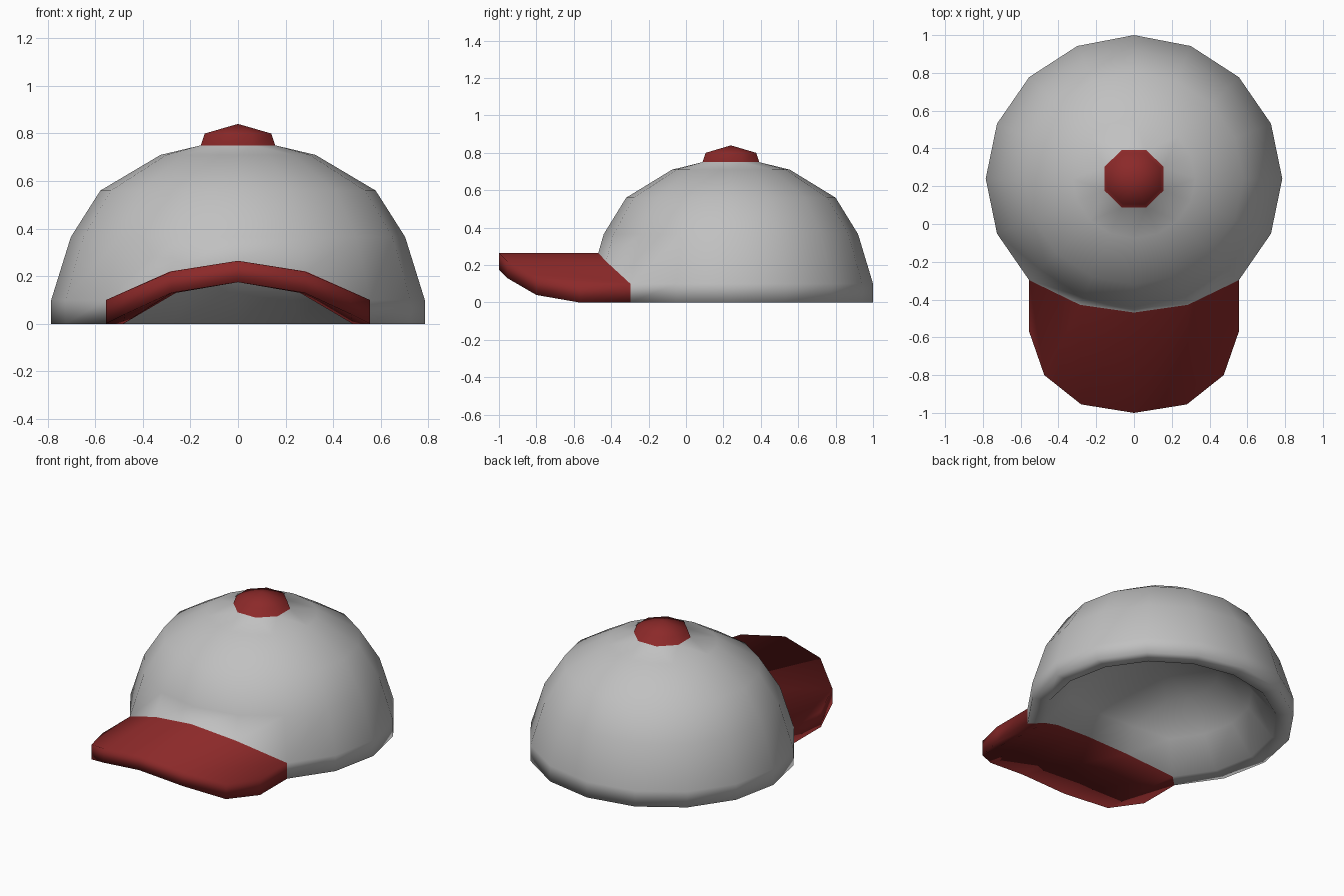
import bpy
import bmesh
from math import cos, sin, pi

cube = bpy.data.objects.get("Cube")
if cube:
    bpy.data.objects.remove(cube, do_unlink=True)

CENTRE_Y = 0.24
SIDES = 16
WIDEN = 1.033          # crown is slightly wider than deep
GREY, RED = 0, 1       # material slots


def material(name, colour):
    mat = bpy.data.materials.new(name)
    mat.use_nodes = True
    mat.diffuse_color = colour
    mat.node_tree.nodes["Principled BSDF"].inputs["Base Color"].default_value = colour
    return mat


bm = bmesh.new()


def ring_vert(i, radius, z):
    a = -pi / 2 + 2 * pi * i / SIDES
    return bm.verts.new((radius * WIDEN * cos(a), CENTRE_Y + radius * sin(a), z))


def add_face(verts, slot):
    bm.faces.new(verts).material_index = slot


def arched(i, heights, default):
    return heights.get(min(i, SIDES - i), default)


# Crown: rings of a dome, the hem arching up over the brim
hem_top = []
for i in range(SIDES):
    z = arched(i, {0: 0.265, 1: 0.22}, 0.1)
    hem_top.append(ring_vert(i, 0.76 - 0.31 * (z - 0.1), z))
hem_low = {i: ring_vert(i, 0.76, 0) for i in range(2, SIDES - 1)}

rings = [hem_top]
for radius, z in ((0.68, 0.365), (0.56, 0.56), (0.315, 0.71)):
    rings.append([ring_vert(i, radius, z) for i in range(SIDES)])

for low, high in zip(rings, rings[1:]):
    for i in range(SIDES):
        j = (i + 1) % SIDES
        add_face((low[i], low[j], high[j], high[i]), GREY)

# Lining: a shallow bowl inside the hem
rise = [arched(i, {0: 0.175, 1: 0.13}, 0) for i in range(SIDES)]
lining = [[ring_vert(i, radius, z + share * rise[i]) for i in range(SIDES)]
          for radius, z, share in ((0.66, 0, 1), (0.52, 0.17, 0.5), (0.33, 0.31, 0))]
for low, high in zip(lining, lining[1:]):
    for i in range(SIDES):
        j = (i + 1) % SIDES
        add_face((low[j], low[i], high[i], high[j]), GREY)
crest = bm.verts.new((0, CENTRE_Y, 0.36))
for i in range(SIDES):
    add_face((lining[-1][(i + 1) % SIDES], lining[-1][i], crest), GREY)

# Hem: outer band and flat underside, open where the brim joins
inner = lining[0]
for i in range(2, SIDES - 2):
    add_face((hem_low[i], hem_low[i + 1], hem_top[i + 1], hem_top[i]), GREY)
    add_face((hem_low[i + 1], hem_low[i], inner[i], inner[i + 1]), GREY)

# Button: octagonal knob growing out of the crown's top ring
base, shoulder = [{i: ring_vert(i, radius, z) for i in range(1, SIDES, 2)}
                  for radius, z in ((0.164, 0.75), (0.146, 0.8))]
tip = bm.verts.new((0, CENTRE_Y, 0.84))
crown_top = rings[-1]
for i in range(0, SIDES, 2):
    a, b = (i - 1) % SIDES, i + 1
    add_face((crown_top[a], crown_top[i], base[a]), GREY)
    add_face((crown_top[i], crown_top[b], base[b]), GREY)
    add_face((crown_top[i], base[b], base[a]), GREY)
    add_face((base[a], base[b], shoulder[b], shoulder[a]), RED)
    add_face((shoulder[a], shoulder[b], tip), RED)

# Brim: an arched slab, half outline given as (x, y, top, bottom)
half = [(0, -1, 0.265, 0.175), (0.28, -0.955, 0.22, 0.13),
        (0.475, -0.8, 0.135, 0.04), (0.555, -0.57, 0.1, 0)]
outline = [(-x, y, t, b) for x, y, t, b in half[:0:-1]] + half
top = [bm.verts.new((x, y, t)) for x, y, t, b in outline]
low = [bm.verts.new((x, y, b)) for x, y, t, b in outline]
back = [hem_top[i] for i in range(-2, 3)]
back_low = [inner[i] for i in range(-2, 3)]
corners = hem_low[SIDES - 2], hem_low[2]

add_face((top[0], top[1], back[0]), RED)
add_face((top[5], top[6], back[4]), RED)
add_face((corners[0], back_low[0], low[1], low[0]), RED)
add_face((back_low[4], corners[1], low[6], low[5]), RED)
for k in range(4):
    add_face((top[k + 1], top[k + 2], back[k + 1], back[k]), RED)
    add_face((back_low[k], back_low[k + 1], low[k + 2], low[k + 1]), RED)
top = [back[0]] + top + [back[4]]
low = [corners[0]] + low + [corners[1]]
for k in range(len(top) - 1):
    add_face((low[k], low[k + 1], top[k + 1], top[k]), RED)

mesh = bpy.data.meshes.new("cap_shell")
bm.to_mesh(mesh)
bm.free()
mesh.materials.append(material("light grey cloth", (0.53, 0.53, 0.53, 1)))
mesh.materials.append(material("dark red cloth", (0.26, 0.022, 0.022, 1)))
for poly in mesh.polygons:
    poly.use_smooth = True
shell = bpy.data.objects.new("cap_shell", mesh)
bpy.context.collection.objects.link(shell)
